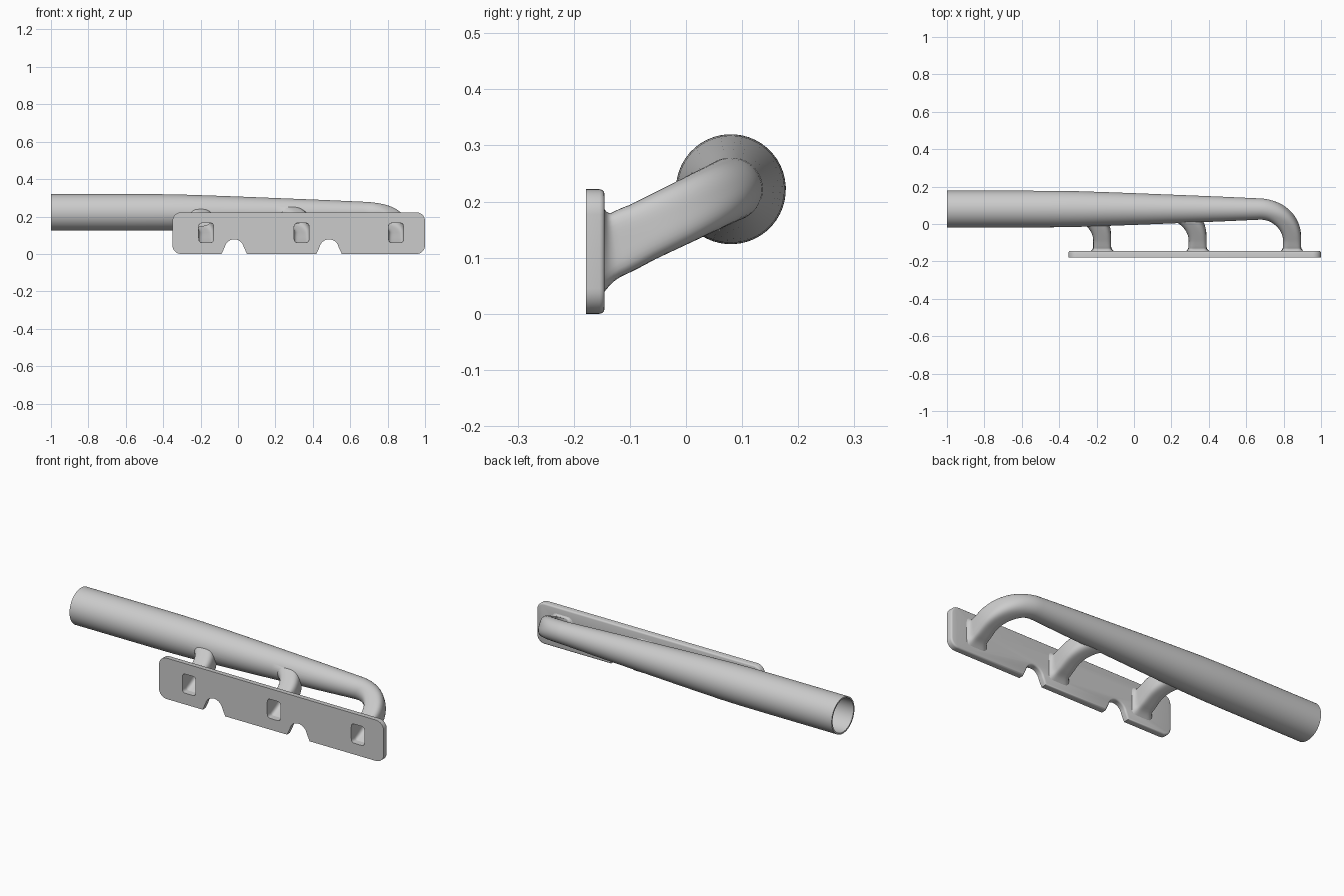
import bpy, bmesh, math
from mathutils import Vector

if "Cube" in bpy.data.objects:
    bpy.data.objects.remove(bpy.data.objects["Cube"])

X, Z = Vector((1, 0, 0)), Vector((0, 0, 1))
TILT = math.atan2(0.109, 0.225)
D = Vector((0, math.cos(TILT), math.sin(TILT)))    # runner direction, away from flange
B = Vector((0, -math.sin(TILT), math.cos(TILT)))   # normal of the bend plane
BACK, FRONT = -0.145, -0.178                       # flange faces
PORTS = (-0.17, 0.34, 0.845)
PORT_Z, BEND, STRAIGHT, WALL = 0.113, 0.175, 0.075, 0.008
SIDES = 48


def ring(centre, n, b, rx, rz, power):
    """Superellipse section: power 2 is round, higher is a rounded rectangle."""
    pts = []
    for i in range(SIDES):
        t = 2 * math.pi * i / SIDES
        c, s = math.cos(t), math.sin(t)
        k = (abs(c) ** power + abs(s) ** power) ** (-1 / power)
        pts.append(centre + n * (rx * c * k) + b * (rz * s * k))
    return pts


def finish(name, bm):
    bmesh.ops.recalc_face_normals(bm, faces=bm.faces[:])
    me = bpy.data.meshes.new(name)
    bm.to_mesh(me)
    bm.free()
    ob = bpy.data.objects.new(name, me)
    bpy.context.collection.objects.link(ob)
    return ob


def loft(name, rings):
    bm = bmesh.new()
    loops = [[bm.verts.new(p) for p in r] for r in rings]
    for a, b in zip(loops, loops[1:]):
        for i in range(SIDES):
            j = (i + 1) % SIDES
            bm.faces.new((a[i], a[j], b[j], b[i]))
    bm.faces.new(loops[0])
    bm.faces.new(loops[-1])
    return finish(name, bm)


def runner_rings(px, inner):
    """Square port at the flange, bending round into a circular tube."""
    base = Vector((px, BACK, PORT_Z))
    w = WALL if inner else 0
    rings = []
    if inner:
        rings.append(ring(Vector((px, FRONT - 0.03, PORT_Z)), X, Z, 0.04, 0.0525, 7))
    else:
        rings.append(ring(base - Vector((0, 0.002, 0)), X, Z, 0.06, 0.074, 5))
    for v in (0.0, 0.003, 0.007, 0.013, 0.021, 0.032, 0.05):
        f = v / STRAIGHT
        flare = 0 if inner else 0.014 * max(0, 1 - v / 0.025) ** 2.2
        b = Z.lerp(B, f).normalized()
        rings.append(ring(base + D * v, X, b, 0.048 + flare - w,
                          0.0595 - 0.006 * f + flare - w, 6 - 2 * f))
    for i in range(15):
        f = i / 14
        t = f * math.pi / 2
        n = X * math.cos(t) + D * math.sin(t)
        c = base - X * BEND + D * STRAIGHT + n * BEND
        rings.append(ring(c, n, B, 0.048 + 0.009 * f - w, 0.0535 + 0.0035 * f - w,
                          4 - 2 * min(1, f * 1.3)))
    return rings


def main_rings(inner):
    """Last runner continues straight as the widening collector tube."""
    w = WALL if inner else 0
    rings = runner_rings(PORTS[2], inner)
    centre = Vector((0, BACK, PORT_Z)) + D * (STRAIGHT + BEND)
    end = -1.03 if inner else -1.0
    for x, r in ((0.45, 0.067), (0.2, 0.077), (0.0, 0.085), (-0.15, 0.0905),
                 (-0.3, 0.0955), (-0.42, 0.0975), (-0.55, 0.098), (end, 0.098)):
        rings.append(ring(centre + X * x, D, B, r - w, r - w, 2))
    return rings


def boolean(ob, other, op):
    m = ob.modifiers.new(op, 'BOOLEAN')
    m.operation, m.object, m.solver = op, other, 'EXACT'
    bpy.context.view_layer.objects.active = ob
    bpy.ops.object.modifier_apply(modifier=m.name)


def arc(cx, cz, r, a0, a1, n):
    return [(cx + r * math.cos(math.radians(a0 + (a1 - a0) * i / n)),
             cz + r * math.sin(math.radians(a0 + (a1 - a0) * i / n))) for i in range(n + 1)]


# Flange plate: rounded outline with two notches in the lower edge
x0, x1, top, r = -0.35, 1.0, 0.222, 0.045
outline = arc(x0 + r, r, r, 180, 270, 8)
for nx in (-0.02, 0.487):
    outline += [(nx - 0.068, 0)] + arc(nx, 0.026, 0.052, 168, 12, 14) + [(nx + 0.068, 0)]
outline += arc(x1 - r, r, r, 270, 360, 8)
outline += arc(x1 - r, top - r, r, 0, 90, 8)
outline += arc(x0 + r, top - r, r, 90, 180, 8)
bm = bmesh.new()
face = bm.faces.new([bm.verts.new((x, FRONT, z)) for x, z in outline])
ext = bmesh.ops.extrude_face_region(bm, geom=[face], use_keep_orig=True)
for v in [g for g in ext["geom"] if isinstance(g, bmesh.types.BMVert)]:
    v.co.y = BACK
bmesh.ops.recalc_face_normals(bm, faces=bm.faces[:])
rim = [e for e in bm.edges if all(abs(v.co.y - BACK) < 1e-5 for v in e.verts)]
bmesh.ops.bevel(bm, geom=rim, offset=0.009, segments=3, profile=0.5, affect='EDGES')
flange = finish("flange_plate", bm)

# Collector tube with the two branch runners joined on
pipe = loft("collector_pipe", main_rings(False))
helpers = []
for px in PORTS[:2]:
    branch = loft("branch", runner_rings(px, False))
    boolean(pipe, branch, 'UNION')
    helpers.append(branch)

# Bores hollow out the pipe and open the flange ports
bores = [loft("bore", main_rings(True))]
bores += [loft("bore", runner_rings(px, True)) for px in PORTS[:2]]
for bore in bores:
    boolean(pipe, bore, 'DIFFERENCE')
    boolean(flange, bore, 'DIFFERENCE')
for h in helpers + bores:
    bpy.data.objects.remove(h, do_unlink=True)

# Smooth shading with crisp edges
for ob in (pipe, flange):
    bpy.ops.object.select_all(action='DESELECT')
    ob.select_set(True)
    bpy.context.view_layer.objects.active = ob
    bpy.ops.object.shade_smooth_by_angle(angle=math.radians(35))
